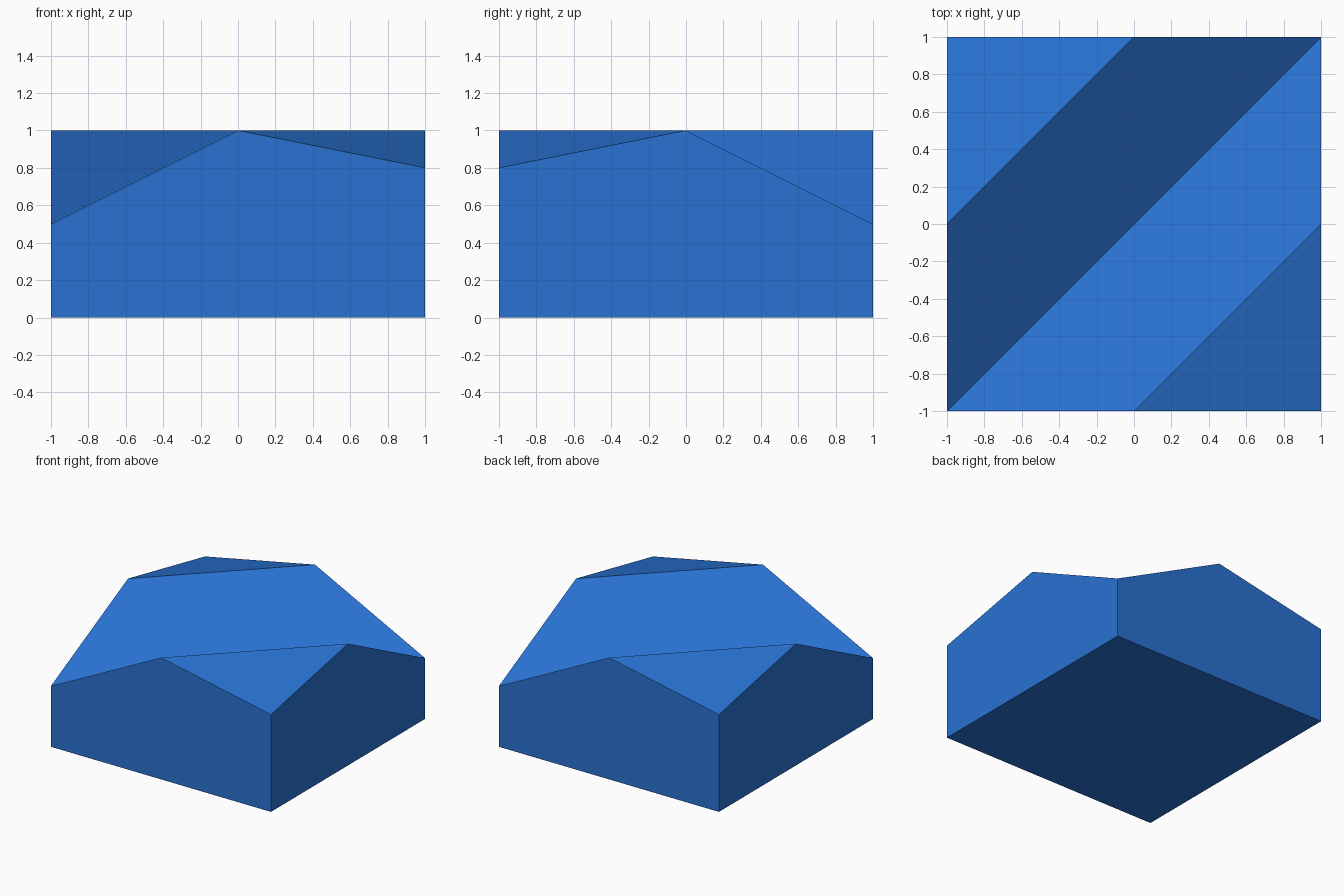
import bpy
import bmesh
from mathutils import Vector

if "Cube" in bpy.data.objects:
    bpy.data.objects.remove(bpy.data.objects["Cube"])

blue = bpy.data.materials.new("blue")
blue.diffuse_color = (0.022, 0.17, 0.65, 1.0)
blue.use_nodes = True
blue.node_tree.nodes["Principled BSDF"].inputs["Base Color"].default_value = blue.diffuse_color

# Block: a square slab, 2 x 2 wide and 1 high
bm = bmesh.new()
bmesh.ops.create_cube(bm, size=2.0)
bmesh.ops.scale(bm, vec=(1, 1, 0.5), verts=bm.verts)
bmesh.ops.translate(bm, vec=(0, 0, 0.5), verts=bm.verts)

# Diagonal cuts for the valley and the two ridges
for offset in (-1, 0, 1):
    bmesh.ops.bisect_plane(
        bm, geom=bm.verts[:] + bm.edges[:] + bm.faces[:], dist=1e-5,
        plane_co=Vector((offset, 0, 0)), plane_no=Vector((1, -1, 0)))

# Roof heights by distance from the diagonal: valley, ridge, low corner
heights = {0: 0.5, 1: 1.0, 2: 0.8}
for v in bm.verts:
    if v.co.z > 0.5:
        v.co.z = heights[round(abs(v.co.x - v.co.y))]

# Merge the flat walls and floor back into single faces
bm.normal_update()
bmesh.ops.dissolve_limit(bm, angle_limit=0.01, verts=bm.verts[:], edges=bm.edges[:])
bmesh.ops.recalc_face_normals(bm, faces=bm.faces[:])

mesh = bpy.data.meshes.new("ridged_block")
bm.to_mesh(mesh)
bm.free()
mesh.materials.append(blue)
block = bpy.data.objects.new("ridged_block", mesh)
bpy.context.collection.objects.link(block)
